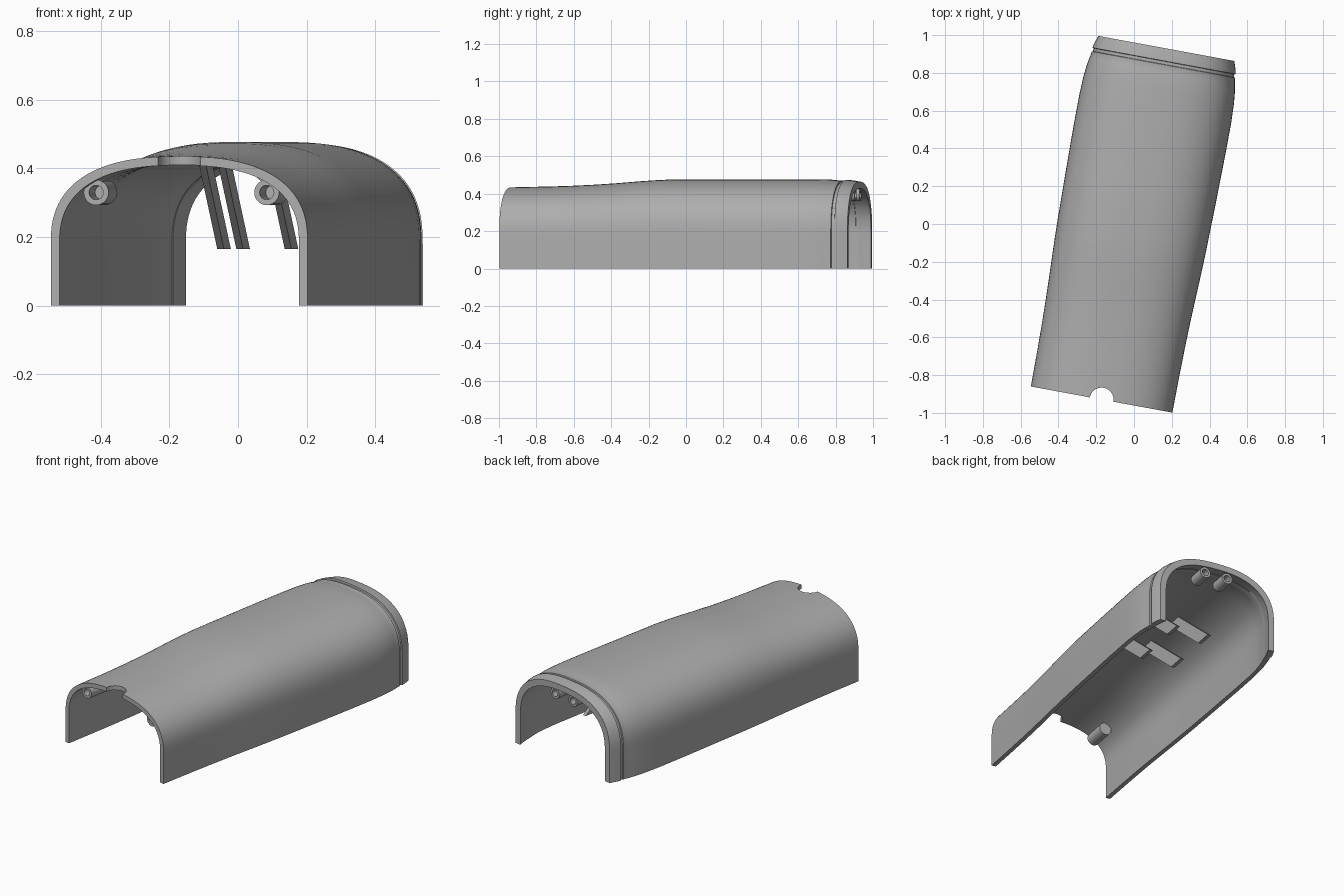
import bpy, bmesh, math

cube = bpy.data.objects.get("Cube")
if cube:
    bpy.data.objects.remove(cube, do_unlink=True)

TURN = math.radians(-10.45)   # whole cover sits turned about z
SHOULDER = 0.18               # height where straight walls start to curve
POWER = 2.5                   # squareness of the arch

grey = bpy.data.materials.new("plain grey")
grey.use_nodes = True
COLOUR = (0.42, 0.42, 0.42, 1)
grey.diffuse_color = COLOUR
grey.node_tree.nodes["Principled BSDF"].inputs["Base Color"].default_value = COLOUR


def make(name, bm):
    bmesh.ops.recalc_face_normals(bm, faces=bm.faces)
    mesh = bpy.data.meshes.new(name)
    bm.to_mesh(mesh)
    bm.free()
    mesh.materials.append(grey)
    obj = bpy.data.objects.new(name, mesh)
    obj.rotation_euler.z = TURN
    bpy.context.collection.objects.link(obj)
    return obj


def smooth(obj):
    bpy.ops.object.select_all(action="DESELECT")
    obj.select_set(True)
    bpy.context.view_layer.objects.active = obj
    bpy.ops.object.shade_smooth_by_angle(angle=math.radians(30))


def arch(half, height, steps=48):
    """Arch outline from one foot over the top to the other."""
    pts = [(half, 0)]
    for i in range(steps + 1):
        a = math.pi * i / steps
        c, s = math.cos(a), max(math.sin(a), 0)
        pts.append((math.copysign(half * abs(c) ** (2 / POWER), c),
                    SHOULDER + (height - SHOULDER) * s ** (2 / POWER)))
    return pts + [(-half, 0)]


# Cover stations: position along length, half width, height, wall thickness
stations = [
    (-0.945, 0.381, 0.435, 0.026), (-0.75, 0.382, 0.438, 0.026),
    (-0.6, 0.384, 0.443, 0.026), (-0.48, 0.387, 0.449, 0.026),
    (-0.36, 0.391, 0.457, 0.026), (-0.24, 0.396, 0.467, 0.026),
    (-0.15, 0.399, 0.473, 0.026), (-0.05, 0.402, 0.477, 0.026),
    (0.2, 0.406, 0.477, 0.026), (0.45, 0.409, 0.477, 0.026),
    (0.62, 0.409, 0.477, 0.026), (0.72, 0.405, 0.477, 0.027),
    (0.78, 0.399, 0.476, 0.028), (0.82, 0.392, 0.472, 0.030),
    (0.845, 0.387, 0.469, 0.031), (0.858, 0.386, 0.471, 0.032),
    (0.860, 0.379, 0.464, 0.027), (0.876, 0.379, 0.464, 0.029),
    (0.878, 0.386, 0.474, 0.037), (0.90, 0.381, 0.472, 0.037),
    (0.945, 0.366, 0.464, 0.037),
]

# Shell: closed ring of outer and inner arch at every station, lofted
bm = bmesh.new()
rings = []
for v, half, height, wall in stations:
    loop = arch(half, height) + arch(half - wall, height - wall)[::-1]
    rings.append([bm.verts.new((u, v, z)) for u, z in loop])
count = len(rings[0])
for a, b in zip(rings, rings[1:]):
    for i in range(count):
        j = (i + 1) % count
        bm.faces.new((a[i], a[j], b[j], b[i]))
for ring in (rings[0], rings[-1]):
    for i in range(count // 2 - 1):
        bm.faces.new((ring[i], ring[i + 1], ring[-i - 2], ring[-i - 1]))
shell = make("cover_shell", bm)

# Round notch in the front edge of the roof
bm = bmesh.new()
bmesh.ops.create_cone(bm, cap_ends=True, segments=40, radius1=0.063, radius2=0.063, depth=0.3)
bmesh.ops.translate(bm, verts=bm.verts, vec=(0, -0.945, 0.45))
cutter = make("notch_cutter", bm)
cutter.hide_render = True
cut = shell.modifiers.new("notch", "BOOLEAN")
cut.operation = "DIFFERENCE"
cut.solver = "EXACT"
cut.object = cutter
bpy.context.view_layer.objects.active = shell
bpy.ops.object.modifier_apply(modifier=cut.name)
bpy.data.objects.remove(cutter, do_unlink=True)
smooth(shell)


def boss(name, u, z, mouth, end, radius, hole):
    """Screw boss: lathed tube with a blind hole opening at the mouth."""
    floor = mouth + (end - mouth) * 0.7
    profile = [(0, floor), (hole, floor), (hole, mouth), (radius, mouth), (radius, end), (0, end)]
    b = bmesh.new()
    verts = [b.verts.new((r, v, 0)) for r, v in profile]
    edges = [b.edges.new(pair) for pair in zip(verts, verts[1:])]
    bmesh.ops.spin(b, geom=verts + edges, cent=(0, 0, 0), axis=(0, 1, 0),
                   angle=math.tau, steps=28, use_duplicate=False)
    bmesh.ops.remove_doubles(b, verts=b.verts, dist=0.0001)
    bmesh.ops.translate(b, verts=b.verts, vec=(u, 0, z))
    smooth(make(name, b))


def plate(name, u, thick, outline):
    """Flat plate from a side outline of (length, height) points."""
    b = bmesh.new()
    face = b.faces.new([b.verts.new((u - thick / 2, v, z)) for v, z in outline])
    out = bmesh.ops.extrude_face_region(b, geom=[face])
    moved = [g for g in out["geom"] if isinstance(g, bmesh.types.BMVert)]
    bmesh.ops.translate(b, verts=moved, vec=(thick, 0, 0))
    make(name, b)


for side, s in (("left", 1), ("right", -1)):
    # Screw bosses near both ends, the rear ones hung from short webs
    boss(f"front_boss_{side}", s * 0.253, 0.33, -0.91, -0.77, 0.037, 0.021)
    boss(f"rear_boss_{side}", s * 0.07, 0.393, 0.935, 0.83, 0.033, 0.02)
    plate(f"rear_boss_web_{side}", s * 0.07, 0.02,
          [(0.84, 0.42), (0.925, 0.42), (0.925, 0.445), (0.84, 0.445)])
    # Slanted ribs reaching down and back from the roof
    for place, shift in (("rear", 0), ("middle", -0.307)):
        plate(f"{place}_rib_{side}", s * 0.1, 0.02,
              [(0.22, 0.46), (0.33, 0.46), (0.68, 0.165), (0.57, 0.165)])
        rib = bpy.data.objects[f"{place}_rib_{side}"]
        rib.location = (-math.sin(TURN) * shift, math.cos(TURN) * shift, 0)
